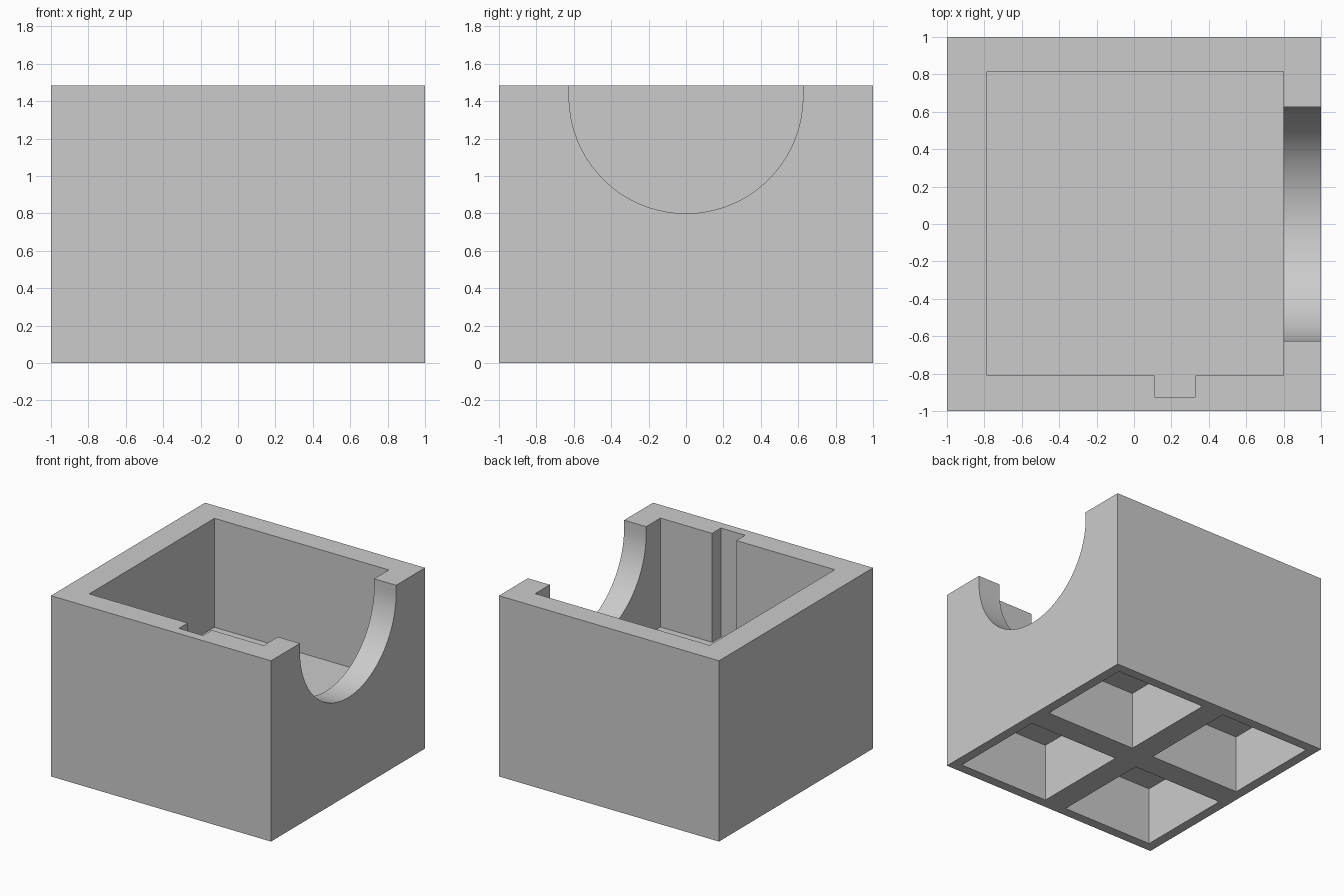
import bpy
import bmesh
import math

default_cube = bpy.data.objects.get("Cube")
if default_cube:
    bpy.data.objects.remove(default_cube, do_unlink=True)

HEIGHT = 1.485
FLOOR = 0.59
ABOVE = HEIGHT + 0.3

# Single plain grey
grey = bpy.data.materials.new("light_grey")
grey.use_nodes = True
colour = (0.6, 0.6, 0.6, 1)
grey.diffuse_color = colour
grey.node_tree.nodes["Principled BSDF"].inputs["Base Color"].default_value = colour


def make_prism(name, outline, push):
    """Extrude a closed outline of 3D points along the push vector."""
    bm = bmesh.new()
    face = bm.faces.new([bm.verts.new(p) for p in outline])
    grown = bmesh.ops.extrude_face_region(bm, geom=[face])
    moved = [v for v in grown["geom"] if isinstance(v, bmesh.types.BMVert)]
    bmesh.ops.translate(bm, verts=moved, vec=push)
    bmesh.ops.recalc_face_normals(bm, faces=bm.faces)
    mesh = bpy.data.meshes.new(name)
    bm.to_mesh(mesh)
    bm.free()
    mesh.materials.append(grey)
    obj = bpy.data.objects.new(name, mesh)
    bpy.context.collection.objects.link(obj)
    return obj


def make_box(name, x0, x1, y0, y1, z0, z1):
    outline = [(x0, y0, z0), (x1, y0, z0), (x1, y1, z0), (x0, y1, z0)]
    return make_prism(name, outline, (0, 0, z1 - z0))


def cut(target, cutter):
    """Subtract the cutter, then discard it."""
    cutter.hide_render = True
    mod = target.modifiers.new("cut", "BOOLEAN")
    mod.operation = "DIFFERENCE"
    mod.solver = "EXACT"
    mod.object = cutter
    bpy.context.view_layer.objects.active = target
    bpy.ops.object.modifier_apply(modifier=mod.name)
    bpy.data.objects.remove(cutter, do_unlink=True)


# Solid outer block
body = make_box("open_box_body", -1, 1, -1, 1, 0, HEIGHT)

# Main cavity with a shallow slot in the front wall, as one outline
cavity_outline = [(-0.785, -0.81), (0.11, -0.81), (0.11, -0.925), (0.33, -0.925),
                  (0.33, -0.81), (0.8, -0.81), (0.8, 0.815), (-0.785, 0.815)]
cut(body, make_prism("cavity_cutter", [(x, y, FLOOR) for x, y in cavity_outline],
                     (0, 0, ABOVE - FLOOR)))

# Round-bottomed notch through the +x wall
radius, centre, steps = 0.625, 1.425, 64
arc = [math.pi + math.pi * i / steps for i in range(steps + 1)]
notch = [(0.6, radius * math.cos(a), centre + radius * math.sin(a)) for a in arc]
notch += [(0.6, radius, ABOVE), (0.6, -radius, ABOVE)]
cut(body, make_prism("notch_cutter", notch, (0.6, 0, 0)))

# Four square pockets underneath
for cx in (-0.51, 0.51):
    for cy in (-0.51, 0.51):
        cut(body, make_box("pocket_cutter", cx - 0.41, cx + 0.41,
                           cy - 0.41, cy + 0.41, -0.2, 0.475))

# Smooth the notch curve while keeping the edges crisp
bpy.ops.object.select_all(action="DESELECT")
body.select_set(True)
bpy.context.view_layer.objects.active = body
bpy.ops.object.shade_smooth_by_angle(angle=math.radians(30))
